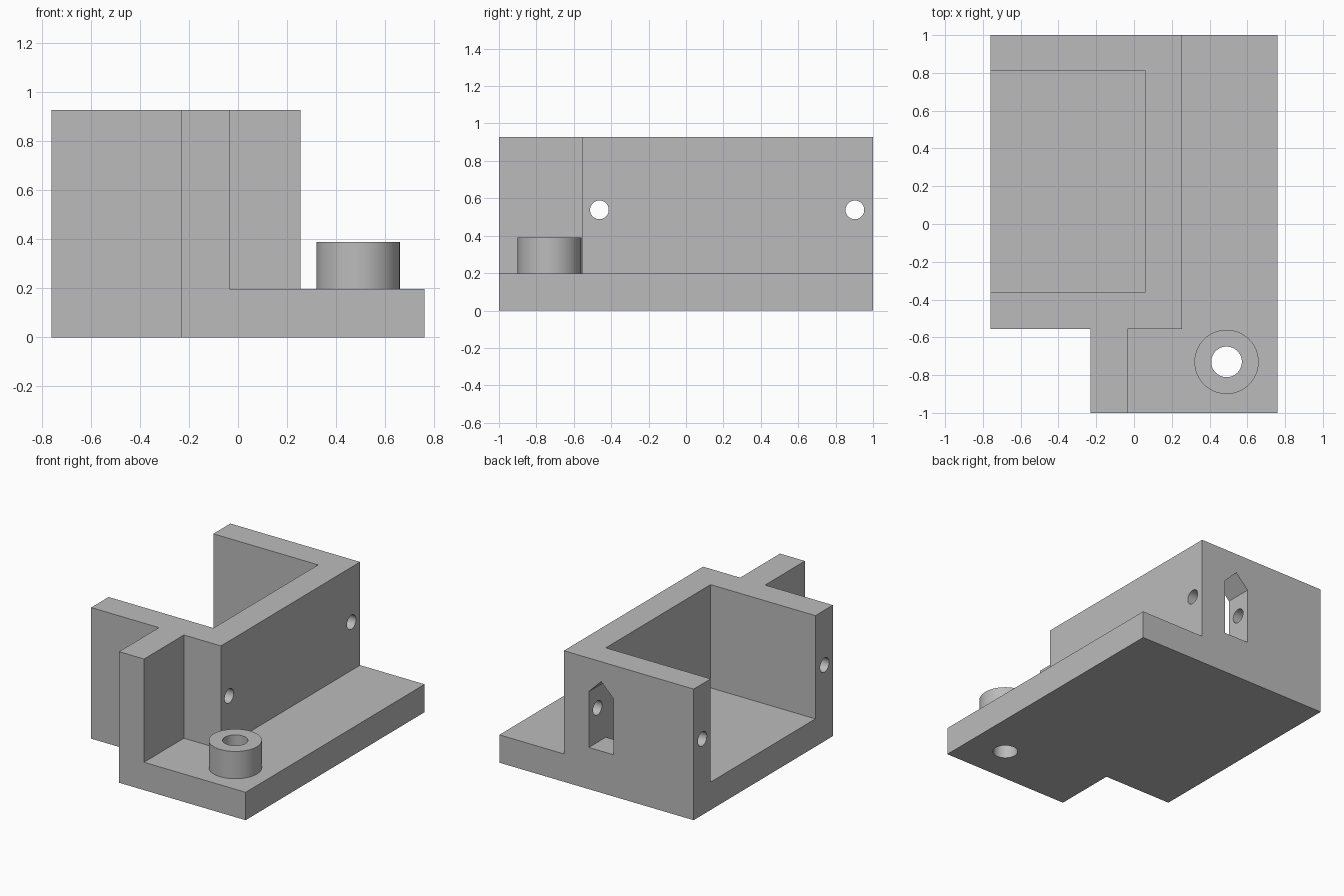
import bpy, bmesh, math
from mathutils import Matrix

cube = bpy.data.objects.get("Cube")
if cube:
    bpy.data.objects.remove(cube, do_unlink=True)

grey = bpy.data.materials.new("plain grey")
grey.use_nodes = True
COLOUR = (0.5, 0.5, 0.5, 1)
grey.diffuse_color = COLOUR
grey.node_tree.nodes["Principled BSDF"].inputs["Base Color"].default_value = COLOUR


def add_object(name, bm):
    bmesh.ops.recalc_face_normals(bm, faces=bm.faces[:])
    mesh = bpy.data.meshes.new(name)
    bm.to_mesh(mesh)
    bm.free()
    mesh.materials.append(grey)
    ob = bpy.data.objects.new(name, mesh)
    bpy.context.scene.collection.objects.link(ob)
    return ob


def prism(name, points, push):
    """Extrude a flat outline along the vector push."""
    bm = bmesh.new()
    face = bm.faces.new([bm.verts.new(p) for p in points])
    new = bmesh.ops.extrude_face_region(bm, geom=[face])["geom"]
    verts = [g for g in new if isinstance(g, bmesh.types.BMVert)]
    bmesh.ops.translate(bm, verts=verts, vec=push)
    return add_object(name, bm)


def rod(name, centre, radius, length, axis="Z"):
    bm = bmesh.new()
    turn = Matrix.Rotation(math.pi / 2, 4, "Y") if axis == "X" else Matrix()
    bmesh.ops.create_cone(bm, cap_ends=True, segments=64, radius1=radius,
                          radius2=radius, depth=length,
                          matrix=Matrix.Translation(centre) @ turn)
    return add_object(name, bm)


def combine(target, tool, operation):
    """Apply one boolean and remove the tool."""
    tool.hide_render = True
    mod = target.modifiers.new(operation.lower(), "BOOLEAN")
    mod.operation, mod.solver, mod.object = operation, "EXACT", tool
    bpy.context.view_layer.objects.active = target
    bpy.ops.object.modifier_apply(modifier=mod.name)
    bpy.data.objects.remove(tool, do_unlink=True)


# Main dimensions
LEFT, RIGHT, WALL, CAVITY = -0.76, 0.76, 0.255, 0.06
POST_L, POST_R, STEP = -0.23, -0.035, -0.555
FLOOR, TOP = 0.197, 0.927

# Notched base plate, overlapping into nothing above the floor level
base_outline = [(LEFT, STEP), (POST_L, STEP), (POST_L, -1), (RIGHT, -1), (RIGHT, 1), (LEFT, 1)]
body = prism("bracket_body", [(x, y, 0) for x, y in base_outline], (0, 0, FLOOR))

# C-shaped walls with the post projecting from the front
wall_outline = [(LEFT, STEP), (POST_L, STEP), (POST_L, -1), (POST_R, -1), (POST_R, STEP),
                (WALL, STEP), (WALL, 1), (LEFT, 1), (LEFT, 0.81), (CAVITY, 0.81),
                (CAVITY, -0.36), (LEFT, -0.36)]
walls = prism("walls", [(x, y, FLOOR) for x, y in wall_outline], (0, 0, TOP - FLOOR))
combine(body, walls, "UNION")

# Round boss and its through hole
BOSS = (0.49, -0.73)
combine(body, rod("boss", (*BOSS, 0.245), 0.17, 0.29), "UNION")
combine(body, rod("boss_hole", (*BOSS, 0.2), 0.081, 1), "DIFFERENCE")

# Two long cross holes through the front and back walls
for y in (-0.463, 0.903):
    combine(body, rod("cross_hole", (0, y, 0.538), 0.05, 3, "X"), "DIFFERENCE")

# Pointed window through the back wall
window = [(CAVITY, 0.295), (CAVITY, 0.69), (-0.037, 0.787), (-0.134, 0.69), (-0.134, 0.295)]
combine(body, prism("window_cutter", [(x, 0.7, z) for x, z in window], (0, 0.4, 0)), "DIFFERENCE")

# Smooth round surfaces, crisp corners
bpy.ops.object.select_all(action="DESELECT")
body.select_set(True)
bpy.context.view_layer.objects.active = body
bpy.ops.object.shade_smooth_by_angle(angle=math.radians(30))
